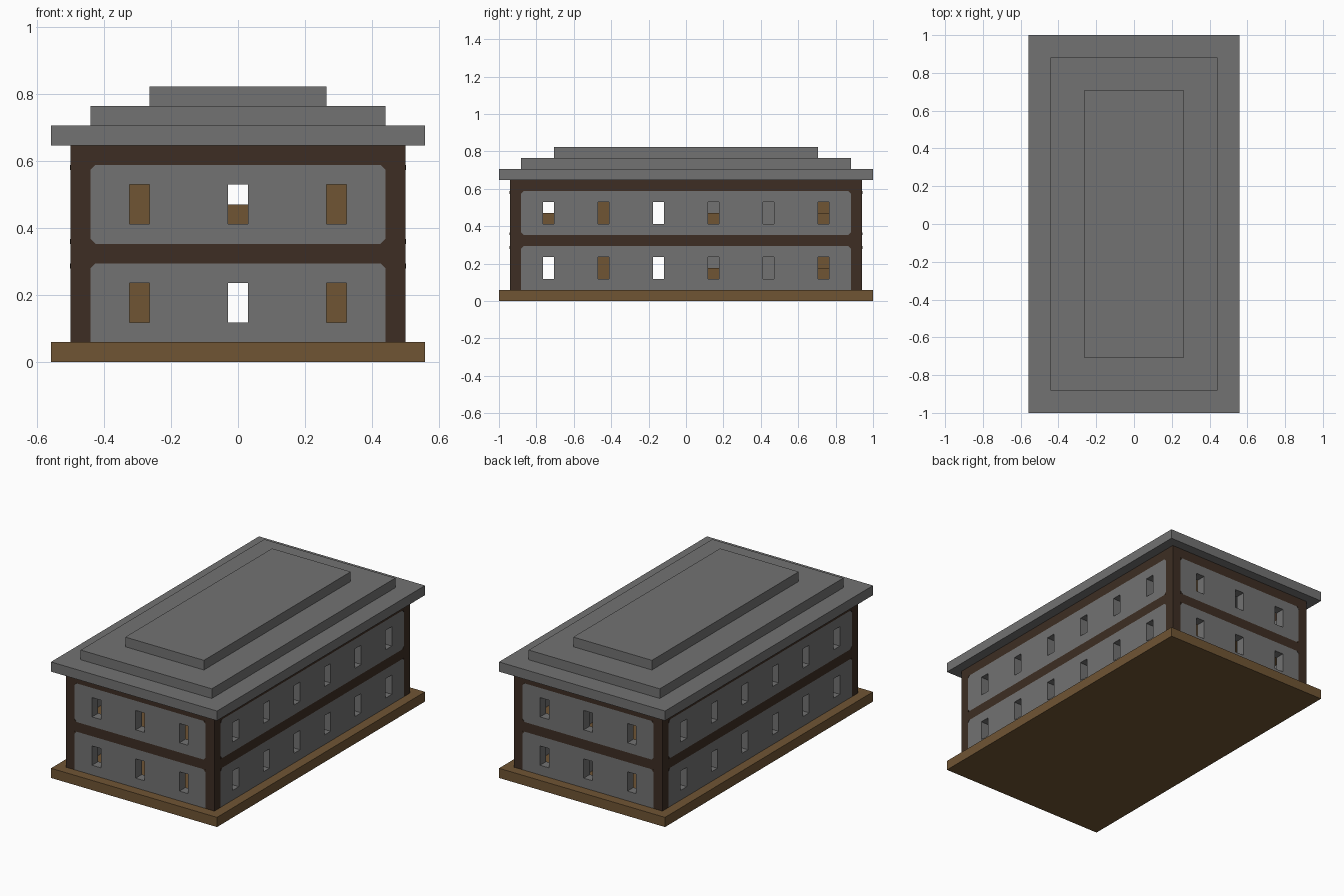
import bpy, bmesh

cube = bpy.data.objects.get("Cube")
if cube:
    bpy.data.objects.remove(cube, do_unlink=True)

U = 1 / 17  # one building block


def material(name, rgb):
    m = bpy.data.materials.new(name)
    m.use_nodes = True
    m.diffuse_color = (*rgb, 1)
    node = next(n for n in m.node_tree.nodes if n.type == 'BSDF_PRINCIPLED')
    node.inputs["Base Color"].default_value = (*rgb, 1)
    return m


GREY = material("stone grey", (0.17, 0.17, 0.17))
BROWN = material("plank brown", (0.16, 0.09, 0.034))
DARK = material("dark timber", (0.047, 0.027, 0.017))


def finish(name, bm, mat):
    bmesh.ops.recalc_face_normals(bm, faces=bm.faces)
    bmesh.ops.scale(bm, vec=(U, U, U), verts=bm.verts)
    mesh = bpy.data.meshes.new(name)
    bm.to_mesh(mesh)
    bm.free()
    mesh.materials.append(mat)
    ob = bpy.data.objects.new(name, mesh)
    bpy.context.collection.objects.link(ob)
    return ob


def boxes(name, spans, mat):
    """One object from boxes given as (x0, x1), (y0, y1), (z0, z1) in blocks."""
    bm = bmesh.new()
    for span in spans:
        verts = bmesh.ops.create_cube(bm, size=1)["verts"]
        for v in verts:
            v.co = [(lo + hi) / 2 + c * (hi - lo) for c, (lo, hi) in zip(v.co, span)]
    return finish(name, bm, mat)


def cut(ob, spans):
    """Cut openings through an object."""
    cutter = boxes("window_cutter", spans, GREY)
    cutter.hide_render = True
    mod = ob.modifiers.new("windows", 'BOOLEAN')
    mod.operation = 'DIFFERENCE'
    mod.solver = 'EXACT'
    mod.object = cutter
    with bpy.context.temp_override(object=ob, active_object=ob, selected_objects=[ob]):
        bpy.ops.object.modifier_apply(modifier=mod.name)
    bpy.data.objects.remove(cutter, do_unlink=True)


# Base and stepped roof
boxes("base", [((-9.5, 9.5), (-17, 17), (0, 1))], BROWN)
for name, x, y, z in (("eaves", 9.5, 17, 11), ("middle", 7.5, 15, 12), ("top", 4.5, 12, 13)):
    boxes("roof_" + name, [((-x, x), (-y, y), (z, z + 1))], GREY)

# Timber frame: corner posts and two rings of beams
ENDS_X = ((-8.5, -7.5), (7.5, 8.5))
ENDS_Y = ((-16, -15), (15, 16))
boxes("corner_posts", [(x, y, (1, 11)) for x in ENDS_X for y in ENDS_Y], DARK)
for name, z in (("middle", 5), ("upper", 10)):
    ring = [((-7.5, 7.5), y, (z, z + 1)) for y in ENDS_Y]
    ring += [(x, (-15, 15), (z, z + 1)) for x in ENDS_X]
    boxes(name + "_beams", ring, DARK)

# Stone wall panels with open windows
for storey, z0, z1 in (("lower", 1, 5), ("upper", 6, 10)):
    hole = (z0 + 1, z0 + 3)
    for side, y in zip(("front", "back"), ENDS_Y):
        wall = boxes(f"{storey}_{side}_wall", [((-7.5, 7.5), y, (z0, z1))], GREY)
        cut(wall, [((c - .5, c + .5), (y[0] - 1, y[1] + 1), hole) for c in (-5, 0, 5)])
    for side, x in zip(("right", "left"), ENDS_X):
        wall = boxes(f"{storey}_{side}_wall", [(x, (-15, 15), (z0, z1))], GREY)
        cut(wall, [((x[0] - 1, x[1] + 1), (c, c + 1), hole) for c in range(-13, 13, 5)])

# Small timber corner chips that round off the panels
bm = bmesh.new()
CHIP = 0.25
for across, along in ((8.5, 15), (16, 7.5)):
    for face in (-1, 1):
        for end in (-1, 1):
            for z, up in ((5, -1), (6, 1), (10, -1)):
                loop = ((along, z), (along - CHIP, z), (along, z + up * CHIP))
                rings = []
                for depth in (across - .1, across + .03):
                    pts = [(face * depth, end * a, h) if across < 10 else
                           (end * a, face * depth, h) for a, h in loop]
                    rings.append([bm.verts.new(p) for p in pts])
                inner, outer = rings
                bm.faces.new(inner)
                bm.faces.new(outer)
                for i in range(3):
                    j = (i + 1) % 3
                    bm.faces.new((inner[i], inner[j], outer[j], outer[i]))
finish("panel_corner_chips", bm, DARK)

# Interior: upper floor, cross partitions with doorways, room walls, counters
boxes("upper_floor", [((-7.5, 7.5), (-15, 15), (5, 6))], BROWN)
for storey, z in (("lower", 1), ("upper", 6)):
    top = z + 4 if z == 1 else z + 5
    boxes(storey + "_partition",
          [(x, (-8, -7), (z, top)) for x in ((-7.5, -.5), (.5, 7.5))], BROWN)
    boxes(storey + "_room_wall", [((2, 3), (1, 15), (z, top))], GREY)
    boxes(storey + "_counter", [((3, 4), (1.5, 3.5), (z, z + 2))], BROWN)
    boxes(storey + "_cabinet", [((3, 4), (11, 14), (z, z + 4)),
                                ((4, 5), (12, 13), (z, z + 2))], BROWN)
boxes("upper_front_table", [((-1, 1), (-13, -12), (6, 8))], BROWN)
